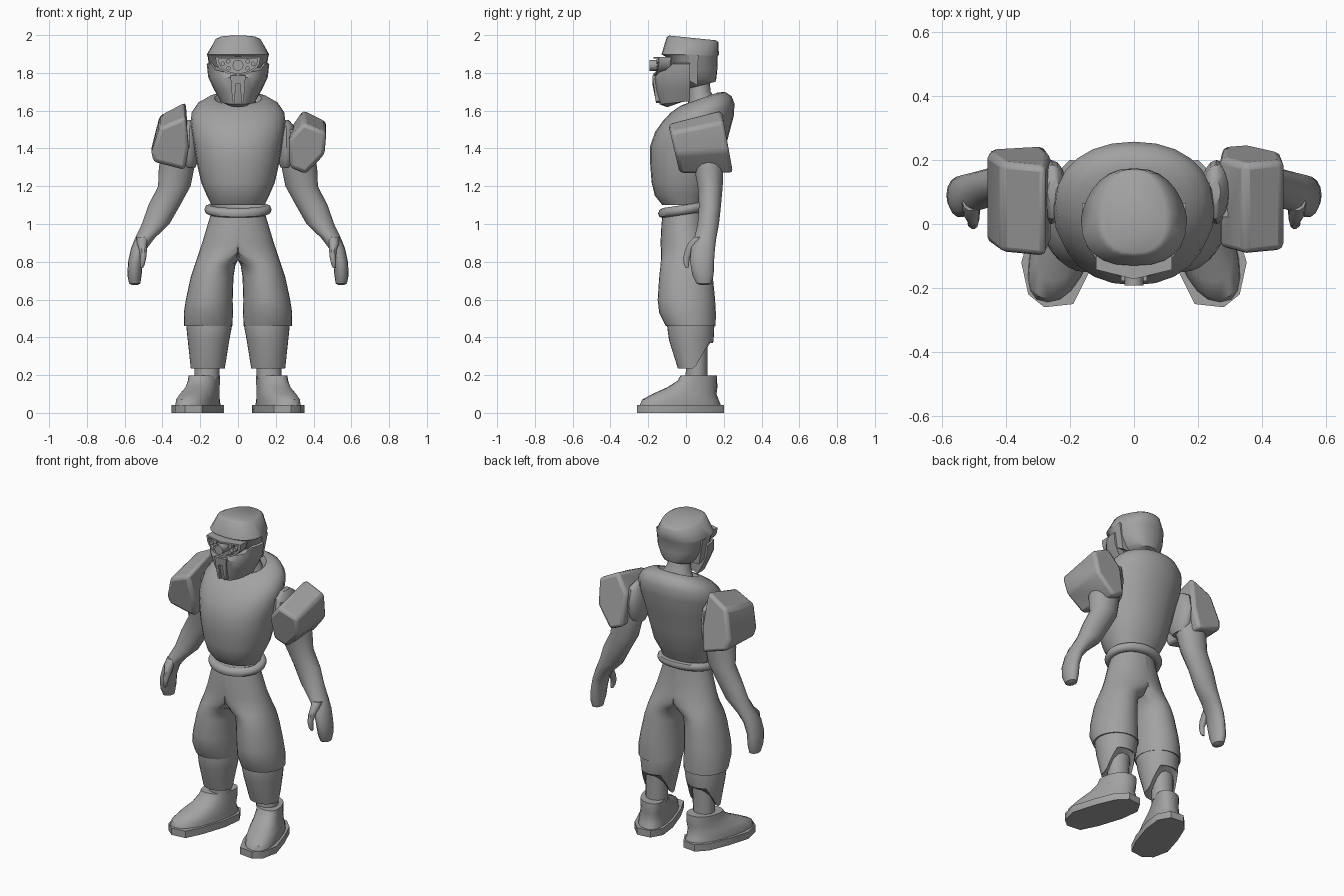
import bpy, bmesh, math
from mathutils import Vector

grey = bpy.data.materials.new("plain_grey")
grey.diffuse_color = (0.36, 0.36, 0.36, 1)


def finish(name, bm, mirror=False, angle=40, bevel=0):
    """Turn a bmesh into a smooth-shaded object."""
    bmesh.ops.recalc_face_normals(bm, faces=bm.faces[:])
    me = bpy.data.meshes.new(name)
    bm.to_mesh(me)
    bm.free()
    ob = bpy.data.objects.new(name, me)
    bpy.context.collection.objects.link(ob)
    me.materials.append(grey)
    bpy.context.view_layer.objects.active = ob
    ob.select_set(True)
    bpy.ops.object.shade_smooth_by_angle(angle=math.radians(angle))
    ob.select_set(False)
    if bevel:
        b = ob.modifiers.new("bevel", 'BEVEL')
        b.width, b.segments = bevel, 2
    if mirror:
        m = ob.modifiers.new("mirror", 'MIRROR')
        m.merge_threshold = 0.0005
    return ob


def loft(name, rings, n=20, p=2.0, rule=None, shear=0, **kw):
    """Skin oval rings (cx, cy, z, rx, ry, slope towards the back)."""
    bm = bmesh.new()
    rows = []
    for i, r in enumerate(rings):
        cx, cy, z, rx, ry = r[:5]
        slope = r[5] if len(r) > 5 else 0
        row = []
        for k in range(n):
            a = 2 * math.pi * k / n
            c, s = math.cos(a), math.sin(a)
            dx = rx * math.copysign(abs(c) ** (2 / p), c)
            dy = ry * math.copysign(abs(s) ** (2 / p), s)
            v = Vector((cx + dx + shear * dy, cy + dy, z + slope * dy))
            row.append(bm.verts.new(rule(v, i) if rule else v))
        rows.append(row)
    for a, b in zip(rows, rows[1:]):
        for k in range(n):
            bm.faces.new((a[k], a[(k + 1) % n], b[(k + 1) % n], b[k]))
    bm.faces.new(rows[0])
    bm.faces.new(rows[-1])
    return finish(name, bm, **kw)


def prism(name, pts, place, lo, hi, **kw):
    """Extrude a 2D outline; place(u, v, w) gives the 3D point."""
    bm = bmesh.new()
    a = [bm.verts.new(place(u, v, lo)) for u, v in pts]
    b = [bm.verts.new(place(u, v, hi)) for u, v in pts]
    for k in range(len(a)):
        j = (k + 1) % len(a)
        bm.faces.new((a[k], a[j], b[j], b[k]))
    bm.faces.new(a)
    bm.faces.new(b)
    return finish(name, bm, **kw)


def facing(u, v, w):
    return (u, w + .25 * abs(u), v)


# Torso, with shoulders that rise towards the back and round into the neck
loft("torso", [
    (0, -.01, 1.10, .14, .115), (0, -.02, 1.15, .165, .145), (0, -.01, 1.22, .195, .172),
    (0, 0, 1.33, .22, .19, .05), (0, .015, 1.43, .235, .206, .1), (0, .045, 1.53, .252, .208, .2),
    (0, .067, 1.59, .245, .19, .24), (0, .08, 1.632, .215, .162, .27), (0, .085, 1.66, .165, .122, .32),
    (0, .08, 1.665, .125, .09, .35), (0, .08, 1.63, .1, .08, .3)], n=24, p=2.15, angle=50)
loft("neck", [(0, .09, 1.6, .11, .085), (0, .085, 1.665, .09, .075), (0, .07, 1.7, .07, .062),
              (0, .06, 1.78, .07, .065)], n=14)

# Belt
bm = bmesh.new()
rows = []
for i in range(32):
    a = 2 * math.pi * i / 32
    row = []
    for k in range(8):
        b = 2 * math.pi * k / 8
        r = .025 * math.cos(b)
        y = (.118 + r) * math.sin(a) - .005
        row.append(bm.verts.new(((.153 + r) * math.cos(a), y,
                                 1.077 + .15 * y + .026 * math.sin(b))))
    rows.append(row)
for i in range(32):
    a, b = rows[i], rows[(i + 1) % 32]
    for k in range(8):
        bm.faces.new((a[k], a[(k + 1) % 8], b[(k + 1) % 8], b[k]))
finish("belt", bm, angle=50)


# Baggy trousers: halves meet on the centre line above the crotch
def keep_right(v, i):
    return Vector((max(v.x, 0), v.y, v.z))


loft("trousers", [
    (0, -.01, 1.08, .135, .11), (0, -.012, 1.0, .16, .118), (0, -.005, .9, .19, .13),
    (.04, 0, .85, .167, .132), (.09, 0, .81, .13, .133), (.122, 0, .78, .108, .135),
    (.137, 0, .72, .113, .142), (.152, .002, .6, .124, .152), (.157, .008, .53, .13, .15),
    (.157, .025, .46, .128, .132), (.157, .025, .465, .1, .1)], n=28, rule=keep_right, mirror=True)


# Shin guards, arched open at the back of the calf
def guard_edge(v, i):
    if i >= 3:
        t = min(max((v.y - .045) / .045, 0), 1)
        v.z += .135 * t
        v.y += .03 * t
    return v


loft("shin_guard", [
    (.154, .025, .5, .118, .122), (.153, .025, .46, .121, .125), (.156, .028, .385, .11, .118),
    (.16, .035, .235, .09, .078), (.16, .035, .24, .08, .068)], n=32, rule=guard_edge, mirror=True)
loft("calf", [(.155, .05, .45, .08, .07), (.163, .058, .3, .068, .056), (.165, .055, .18, .065, .06)],
     n=14, mirror=True)

# Boots and soles
loft("boot", [
    (.212, -.03, .04, .098, .215), (.212, -.03, .07, .096, .203), (.203, -.008, .1, .09, .17),
    (.188, .033, .135, .08, .133), (.18, .06, .17, .078, .105), (.178, .067, .198, .077, .096),
    (.176, .065, .198, .06, .065)], p=2.4, shear=-.27, mirror=True)
prism("sole", [(.28, -.26), (.33, -.22), (.352, -.12), (.31, .02), (.26, .14), (.2, .2), (.115, .19),
               (.075, .12), (.09, 0), (.14, -.15), (.19, -.25)],
      lambda u, v, w: (u, v, w), 0, .043, mirror=True)

# Arms and hands
loft("arm", [
    (.29, .1, 1.5, .06, .08), (.31, .11, 1.4, .09, .09), (.325, .12, 1.3, .094, .08),
    (.337, .128, 1.2, .086, .068), (.39, .127, 1.1, .084, .06), (.436, .118, 1.0, .073, .058),
    (.493, .102, .925, .052, .06), (.525, .09, .87, .042, .065), (.543, .085, .8, .039, .065),
    (.548, .09, .73, .038, .058), (.547, .095, .685, .03, .04), (.547, .095, .677, .015, .02)],
     n=14, mirror=True)
loft("thumb", [(.507, .07, .93, .03, .03), (.508, .045, .895, .027, .038), (.502, .02, .86, .02, .027),
               (.502, .002, .82, .016, .018), (.507, .002, .785, .013, .014),
               (.51, .006, .768, .008, .008)], n=10, mirror=True)
loft("shoulder_cap", [(.255, .1, 1.30, .03, .05), (.255, .1, 1.34, .045, .085), (.258, .1, 1.43, .05, .1),
                      (.255, .1, 1.52, .04, .085), (.25, .1, 1.55, .02, .04)], n=16, mirror=True)


# Shoulder armour, tilted up towards the back
def armour(u, v, w):
    tilt = .28 * (w - .1) * max(0, (v - 1.3) / .3)
    return (u, w - .2 * (v - 1.45), v + tilt)


for name, outline in (
        ("shoulder_armour_left", [(.345, 1.578), (.468, 1.52), (.458, 1.38), (.358, 1.265),
                                  (.275, 1.30), (.268, 1.475)]),
        ("shoulder_armour_right", [(-.415, 1.55), (-.277, 1.617), (-.26, 1.42), (-.28, 1.287),
                                   (-.448, 1.335), (-.458, 1.395)])):
    prism(name, outline, armour, -.07, .213, bevel=.02)


# Helmet, narrowing towards the back, with a brim over the face
def narrow_back(v, i):
    v.x *= 1 - 1.4 * max(0, v.y - .02)
    return v


loft("helmet", [
    (0, .035, 1.985, .1, .125, -.1), (0, .035, 1.975, .122, .137, -.1), (0, .022, 1.897, .166, .152),
    (0, .03, 1.887, .162, .138), (0, .038, 1.82, .152, .128), (0, .055, 1.765, .118, .106, .05),
    (0, .085, 1.735, .085, .07, .25)], n=24, p=2.5, rule=narrow_back, angle=50)


# Face mask: front shell with a dip for the goggles
def mask_rule(v, i):
    v.y = min(v.y, .02)
    if i < 2 and abs(v.x) < .13 and v.y < -.05:
        v.z = 1.79 + .25 * abs(v.x) - .004 * i
    return v


loft("face_mask", [
    (0, .02, 1.853, .155, .155), (0, .02, 1.848, .166, .175), (0, .02, 1.775, .157, .19),
    (0, .02, 1.71, .126, .182), (0, .02, 1.65, .092, .16, .1), (0, .02, 1.66, .075, .12, .35)],
     n=24, p=2.15, rule=mask_rule, angle=30)
prism("nose_guard", [(-.04, 1.785), (.04, 1.785), (.03, 1.65), (.018, 1.64), (.012, 1.74),
                     (-.012, 1.74), (-.018, 1.64), (-.03, 1.65)],
      lambda u, v, w: (u, w + .25 * max(0, 1.72 - v), v), -.178, -.1)
prism("ear_strap", [(.015, 1.76), (.06, 1.735), (.066, 1.895), (.015, 1.895)],
      lambda u, v, w: (w - .35 * max(0, 1.82 - v), u, v), .1, .162, mirror=True)

# Goggles: curved frame, recessed plate and lenses
arc = [(.118 * math.cos(a), 1.872 - .085 * math.sin(a))
       for a in [math.pi * k / 12 for k in range(13)]]
outer = [(.118, 1.885)] + arc + [(-.118, 1.885)]
# the middle point of the top edge lets the plate fold along the centre line
outer.append((0, 1.885))
inner = [(u * .86, 1.84 + (v - 1.84) * .78) for u, v in outer]
prism("goggle_plate", inner, facing, -.148, -.09)
bm = bmesh.new()
loops = [[bm.verts.new(facing(u, v, y)) for u, v in pts]
         for pts, y in ((outer, -.11), (outer, -.172), (inner, -.172), (inner, -.11))]
for a, b in zip(loops, loops[1:] + loops[:1]):
    for k in range(len(a)):
        j = (k + 1) % len(a)
        bm.faces.new((a[k], a[j], b[j], b[k]))
finish("goggle_frame", bm, angle=30)


def lens(name, x, z, r, depth, mirror):
    pts = [(x + r * math.cos(math.pi * k / 6), z + r * math.sin(math.pi * k / 6)) for k in range(12)]
    prism(name, pts, lambda u, v, w: (u, w + .25 * x, v), depth, -.1, mirror=mirror)


lens("main_lens", 0, 1.84, .029, -.192, False)
for i, (x, z) in enumerate(((.052, 1.862), (.05, 1.825), (.08, 1.848))):
    lens("small_lens_%d" % (i + 1), x, z, .012, -.17, True)
